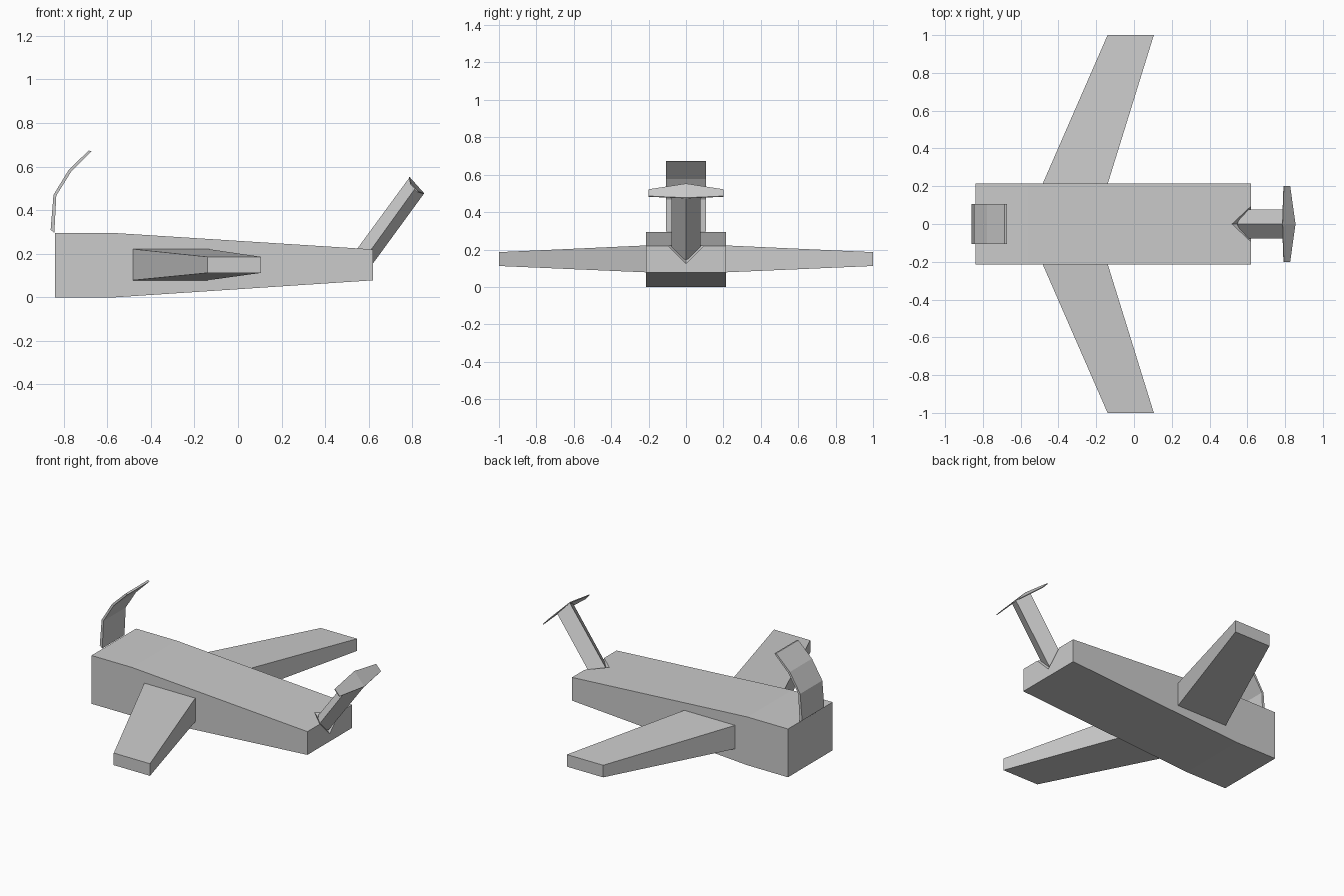
import bpy, bmesh

if "Cube" in bpy.data.objects:
    bpy.data.objects.remove(bpy.data.objects["Cube"])


def loft(name, a, b):
    """Closed solid between two matching polygon sections."""
    bm = bmesh.new()
    va = [bm.verts.new(p) for p in a]
    vb = [bm.verts.new(p) for p in b]
    n = len(a)
    bm.faces.new(va)
    bm.faces.new(vb[::-1])
    for i in range(n):
        j = (i + 1) % n
        bm.faces.new((va[i], vb[i], vb[j], va[j]))
    bmesh.ops.recalc_face_normals(bm, faces=bm.faces)
    me = bpy.data.meshes.new(name)
    bm.to_mesh(me)
    bm.free()
    ob = bpy.data.objects.new(name, me)
    bpy.context.collection.objects.link(ob)
    return ob


def side_prism(name, profile, half_width):
    """Side profile (x, z) extruded symmetrically along y."""
    return loft(name, [(x, -half_width, z) for x, z in profile],
                [(x, half_width, z) for x, z in profile])


def rect(x0, x1, y, z0, z1):
    return [(x0, y, z0), (x1, y, z0), (x1, y, z1), (x0, y, z1)]


# Body with tapered tail
body = side_prism("body", [(-.84, 0), (-.565, 0), (.62, .078), (.62, .22),
                           (-.565, .295), (-.84, .295)], .215)

# V-shaped notch in the top corner of the tail end
def notch_section(t):
    return [(.52 + t, 0, .225 - t), (.62 + t, .19, .315 - t), (.62 + t, -.19, .315 - t)]

cutter = loft("notch_cutter", notch_section(-.1), notch_section(.2))
cutter.hide_render = True
cutter.hide_viewport = True
cut = body.modifiers.new("notch", 'BOOLEAN')
cut.operation = 'DIFFERENCE'
cut.solver = 'EXACT'
cut.object = cutter

# Swept, tapered wings
for side, s in (("left", 1), ("right", -1)):
    loft(side + "_wing", rect(-.485, -.14, s * .21, .078, .222),
         rect(-.14, .105, s * 1.0, .112, .186))

# Curved upright strip at the other end
side_prism("curved_fin", [(-.86, .31), (-.847, .47), (-.777, .585), (-.685, .674),
                          (-.672, .67), (-.765, .578), (-.834, .467), (-.843, .296)], .107)

# Diamond-section tail post
foot = [(.545, 0, .22), (.583, .078, .18), (.612, 0, .145), (.583, -.078, .18)]
head = [(.787, 0, .55), (.817, .078, .505), (.853, 0, .475), (.817, -.078, .505)]
loft("tail_post", foot, head)

# Thin drooping tailplane on top of the post
plane = [(.787, 0, .553), (.855, 0, .477)]
tip = [(.794, .2, .522), (.827, .2, .486)]
for side, s in (("left", 1), ("right", -1)):
    quad = [plane[0], plane[1], tip[1], tip[0]]
    upper = [(x, s * y, z) for x, y, z in quad]
    loft(side + "_tailplane", upper, [(x - .003, y, z - .004) for x, y, z in upper])
